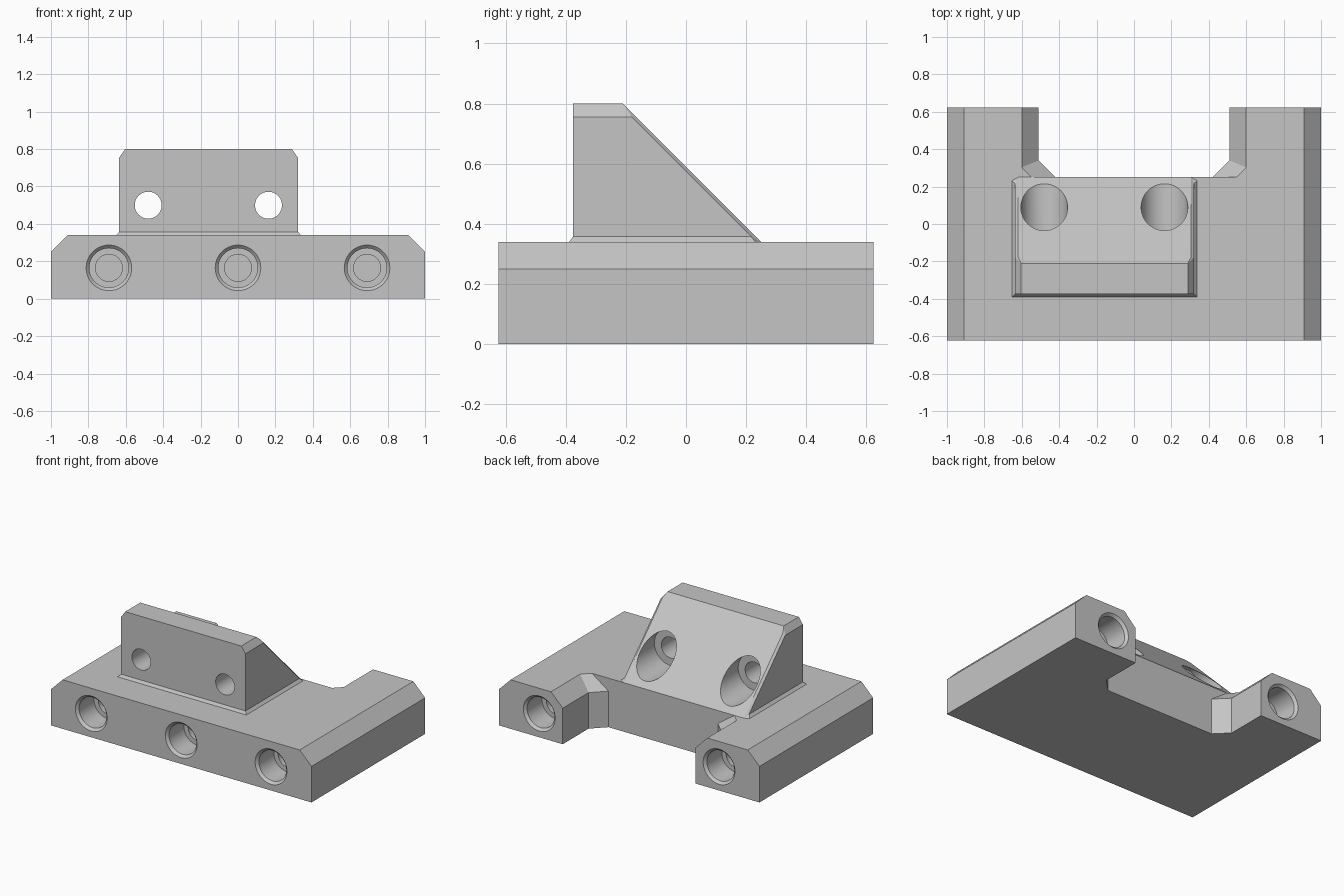
import bpy, bmesh, math

cube = bpy.data.objects.get("Cube")
if cube:
    bpy.data.objects.remove(cube)

grey = bpy.data.materials.new("plain grey")
grey.use_nodes = True
grey.diffuse_color = (0.56, 0.56, 0.56, 1)
grey.node_tree.nodes["Principled BSDF"].inputs["Base Color"].default_value = (0.56, 0.56, 0.56, 1)


def finish(bm, name):
    bmesh.ops.recalc_face_normals(bm, faces=bm.faces[:])
    mesh = bpy.data.meshes.new(name)
    bm.to_mesh(mesh)
    bm.free()
    obj = bpy.data.objects.new(name, mesh)
    bpy.context.collection.objects.link(obj)
    mesh.materials.append(grey)
    return obj


def loft(name, rings):
    """Join equal-length closed rings and cap both ends."""
    bm = bmesh.new()
    loops = [[bm.verts.new(p) for p in ring] for ring in rings]
    n = len(loops[0])
    for a, b in zip(loops, loops[1:]):
        for i in range(n):
            j = (i + 1) % n
            bm.faces.new((a[i], a[j], b[j], b[i]))
    bm.faces.new(loops[0])
    bm.faces.new(loops[-1])
    return finish(bm, name)


def hull(name, points):
    """Convex solid with its flat faces merged."""
    bm = bmesh.new()
    for p in points:
        bm.verts.new(p)
    bmesh.ops.convex_hull(bm, input=bm.verts[:])
    bmesh.ops.dissolve_limit(bm, angle_limit=math.radians(0.5),
                             verts=bm.verts[:], edges=bm.edges[:])
    return finish(bm, name)


def bore(target, x, z, profile, sides=48):
    """Cut a stepped round hole along y; profile is (y, radius)."""
    angles = [math.tau * i / sides for i in range(sides)]
    cutter = loft("hole_cutter", [[(x + r * math.cos(a), y, z + r * math.sin(a))
                                   for a in angles] for y, r in profile])
    cutter.hide_render = True
    mod = target.modifiers.new("hole", "BOOLEAN")
    mod.operation = "DIFFERENCE"
    mod.solver = "EXACT"
    mod.object = cutter
    bpy.ops.object.select_all(action="DESELECT")
    target.select_set(True)
    bpy.context.view_layer.objects.active = target
    bpy.ops.object.modifier_apply(modifier=mod.name)
    bpy.data.objects.remove(cutter)


def outline(half, z):
    return [(x, y, z) for x, y in half] + [(-x, y, z) for x, y in reversed(half)]


# Base plate: notched at the back, bevelled along the arms
lower = [(1, -0.623), (1, 0.623), (0.51, 0.623), (0.51, 0.34), (0.42, 0.25)]
upper = [(0.91, -0.623), (0.91, 0.623), (0.6, 0.623), (0.6, 0.303), (0.547, 0.25)]
base = loft("base_plate", [outline(lower, 0), outline(lower, 0.25), outline(upper, 0.34)])

# Stepped blind holes in the front and in the ends of the arms
HOLE = [(-0.1, 0.122), (0, 0.122), (0.017, 0.105), (0.18, 0.105), (0.18, 0.072), (0.5, 0.072)]
for x in (-0.69, 0, 0.69):
    bore(base, x, 0.165, [(-0.623 + d, r) for d, r in HOLE])
for x in (-0.69, 0.69):
    bore(base, x, 0.165, [(0.623 - d, r) for d, r in HOLE])

# Sloped bracket, bevelled along its top and sloping edges
MID, HALF = -0.1575, 0.4775
points = []
for s in (-1, 1):
    side, top, slope = MID + s * HALF, MID + s * (HALF - 0.032), MID + s * (HALF - 0.016)
    points += [(top, -0.375, 0.8), (top, -0.21, 0.8), (slope, -0.18, 0.77),
               (slope, 0.25, 0.34), (side, -0.375, 0.755), (side, -0.18, 0.755),
               (side, 0.225, 0.35), (side, 0.235, 0.34), (side, -0.375, 0.34)]
bracket = hull("sloped_bracket", points)

# Through holes, widened on the sloping face
for x in (-0.48, 0.163):
    bore(bracket, x, 0.5, [(-0.5, 0.072), (-0.065, 0.072), (-0.065, 0.125), (0.4, 0.125)])

# Narrow flared foot around the bracket
points = []
for s in (-1, 1):
    side, flare = MID + s * HALF, MID + s * (HALF + 0.017)
    points += [(flare, -0.389, 0.34), (side, -0.375, 0.358), (flare, 0.232, 0.34),
               (MID + s * (HALF - 0.016), 0.25, 0.34), (side, 0.215, 0.358)]
foot = hull("bracket_foot", points)

# Smooth bores, crisp edges
for obj in (base, bracket):
    bpy.ops.object.select_all(action="DESELECT")
    obj.select_set(True)
    bpy.context.view_layer.objects.active = obj
    bpy.ops.object.shade_smooth_by_angle(angle=math.radians(20))
